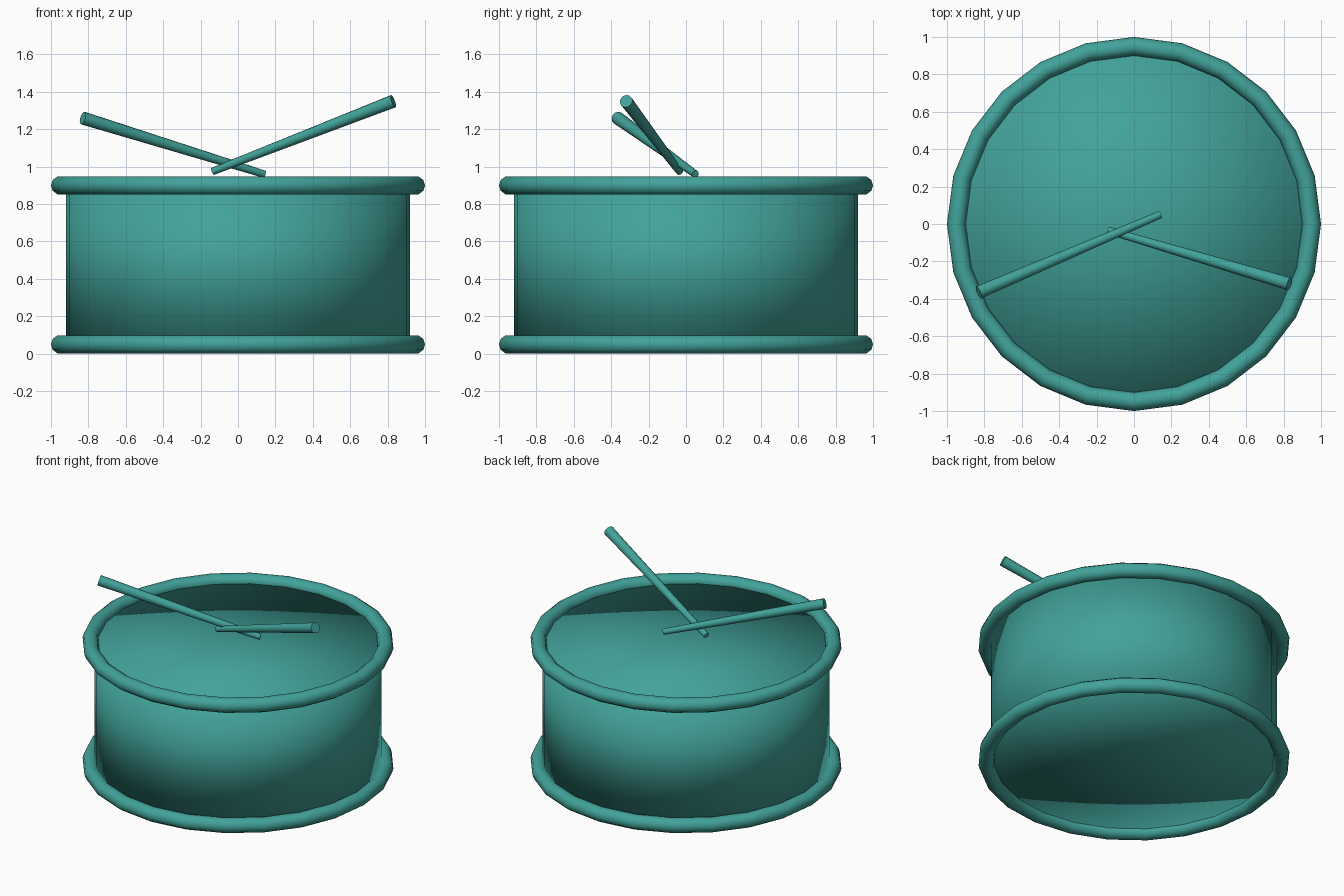
import bpy
import bmesh
import math
from mathutils import Vector

cube = bpy.data.objects.get("Cube")
if cube:
    bpy.data.objects.remove(cube, do_unlink=True)

teal = bpy.data.materials.new("teal")
teal.use_nodes = True
teal.diffuse_color = (0.054, 0.366, 0.323, 1)
teal.node_tree.nodes["Principled BSDF"].inputs["Base Color"].default_value = teal.diffuse_color


def finish(name, bm):
    """Turn a bmesh into a smooth teal object."""
    bmesh.ops.recalc_face_normals(bm, faces=bm.faces)
    for face in bm.faces:
        face.smooth = True
    mesh = bpy.data.meshes.new(name)
    bm.to_mesh(mesh)
    bm.free()
    mesh.materials.append(teal)
    obj = bpy.data.objects.new(name, mesh)
    bpy.context.collection.objects.link(obj)
    return obj


def hoop(name, z, radius=0.95, tube=0.05, segments=24, sides=10):
    bm = bmesh.new()
    rings = []
    for i in range(segments):
        a = math.tau * i / segments
        ring = []
        for j in range(sides):
            b = math.tau * j / sides
            r = radius + tube * math.cos(b)
            ring.append(bm.verts.new((r * math.sin(a), -r * math.cos(a), z + tube * math.sin(b))))
        rings.append(ring)
    for i in range(segments):
        near, far = rings[i], rings[(i + 1) % segments]
        for j in range(sides):
            k = (j + 1) % sides
            bm.faces.new((near[j], far[j], far[k], near[k]))
    finish(name, bm)


def stick(name, tip, butt, tip_radius=0.02, butt_radius=0.035):
    tip, butt = Vector(tip), Vector(butt)
    axis = butt - tip
    bm = bmesh.new()
    bmesh.ops.create_cone(bm, cap_ends=True, segments=12, radius1=tip_radius,
                          radius2=butt_radius, depth=axis.length)
    obj = finish(name, bm)
    obj.location = (tip + butt) / 2
    obj.rotation_mode = 'QUATERNION'
    obj.rotation_quaternion = axis.to_track_quat('Z', 'Y')
    bpy.ops.object.select_all(action='DESELECT')
    obj.select_set(True)
    bpy.context.view_layer.objects.active = obj
    bpy.ops.object.shade_smooth_by_angle(angle=math.radians(40))


# Drum shell with both heads, softly shaded across the rim
shell = bmesh.new()
bmesh.ops.create_cone(shell, cap_ends=True, cap_tris=True, segments=32,
                      radius1=0.92, radius2=0.92, depth=0.85)
bmesh.ops.translate(shell, verts=shell.verts, vec=(0, 0, 0.475))
finish("drum_shell", shell)

# Hoops round the two heads
hoop("bottom_hoop", 0.05)
hoop("top_hoop", 0.9)

# Crossed drumsticks
stick("right_drumstick", (0.14, 0.05, 0.96), (-0.83, -0.365, 1.26))
stick("left_drumstick", (-0.135, -0.035, 0.975), (0.83, -0.32, 1.35))
